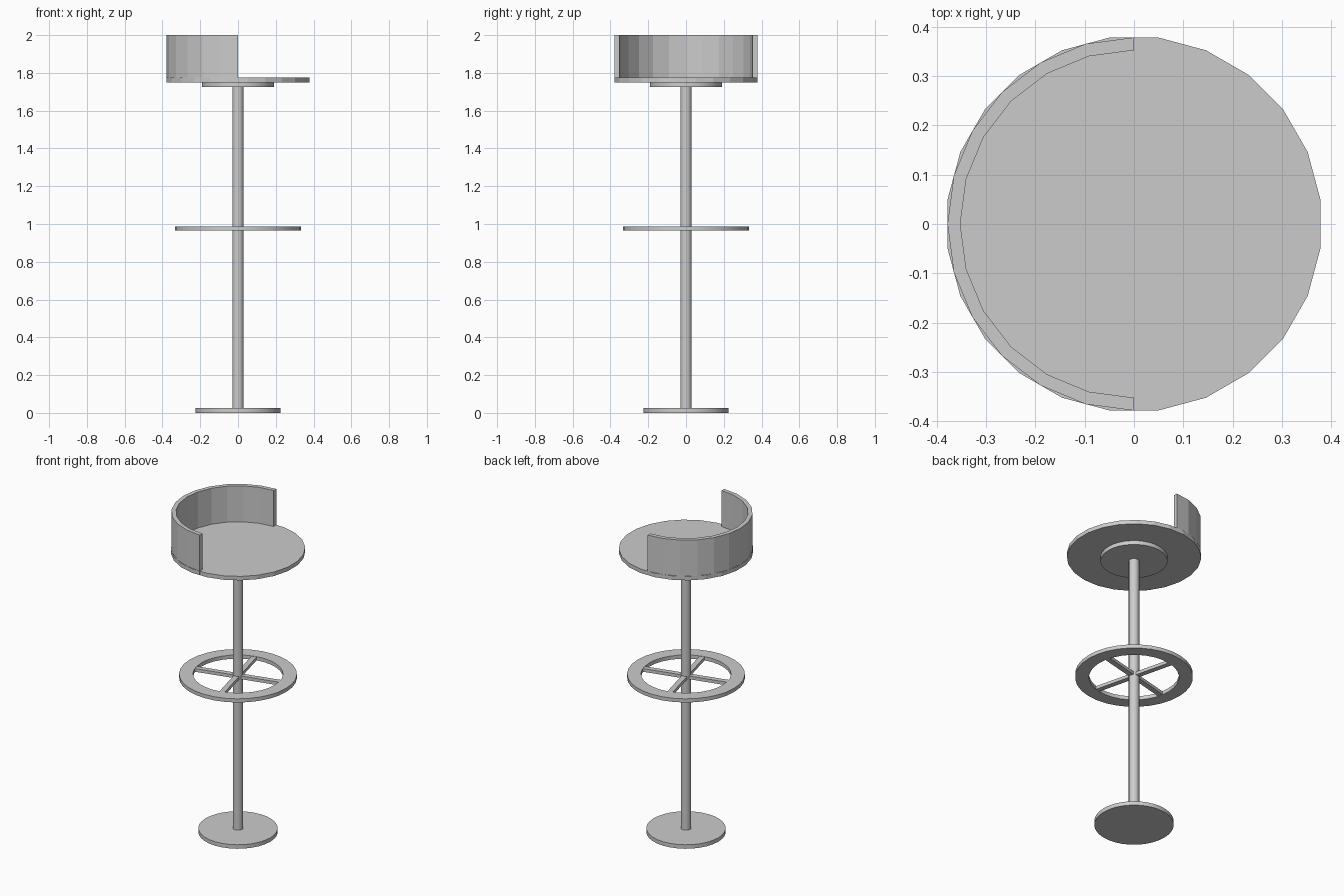
import bpy, bmesh, math

if "Cube" in bpy.data.objects:
    bpy.data.objects.remove(bpy.data.objects["Cube"])

metal = bpy.data.materials.new("plain_metal")
metal.diffuse_color = (0.6, 0.6, 0.6, 1)
metal.use_nodes = True
metal.node_tree.nodes["Principled BSDF"].inputs["Base Color"].default_value = metal.diffuse_color


def make(name, bm, mat=None, loc=(0, 0, 0), smooth=False):
    bmesh.ops.recalc_face_normals(bm, faces=bm.faces)
    me = bpy.data.meshes.new(name)
    bm.to_mesh(me)
    bm.free()
    ob = bpy.data.objects.new(name, me)
    ob.location = loc
    bpy.context.collection.objects.link(ob)
    if mat:
        me.materials.append(mat)
    if smooth:
        bpy.context.view_layer.objects.active = ob
        ob.select_set(True)
        bpy.ops.object.shade_smooth_by_angle(angle=math.radians(30))
        ob.select_set(False)
    return ob


def disc(name, r, z0, z1, sides, mat=None, phase=0.0, smooth=True):
    bm = bmesh.new()
    ring = [bm.verts.new((r * math.cos(phase + math.tau * i / sides),
                          r * math.sin(phase + math.tau * i / sides), z0))
            for i in range(sides)]
    face = bm.faces.new(ring)
    ext = bmesh.ops.extrude_face_region(bm, geom=[face], use_keep_orig=True)
    top = [v for v in ext["geom"] if isinstance(v, bmesh.types.BMVert)]
    bmesh.ops.translate(bm, verts=top, vec=(0, 0, z1 - z0))
    return make(name, bm, mat, smooth=smooth)


def band(name, r_in, r_out, z0, z1, a0, a1, segs, loc=(0, 0, 0), smooth=False):
    """Rectangular section swept round z; closed when the sweep is a full turn."""
    full = abs(a1 - a0 - math.tau) < 1e-6
    bm = bmesh.new()
    rows = []
    for i in range(segs if full else segs + 1):
        a = a0 + (a1 - a0) * i / segs
        rows.append([bm.verts.new((r * math.cos(a), r * math.sin(a), z))
                     for r, z in ((r_in, z0), (r_out, z0), (r_out, z1), (r_in, z1))])
    for i in range(segs):
        a, b = rows[i], rows[(i + 1) % len(rows)]
        for k in range(4):
            n = (k + 1) % 4
            bm.faces.new((a[k], a[n], b[n], b[k]))
    if not full:
        bm.faces.new(rows[0])
        bm.faces.new(rows[-1])
    return make(name, bm, None, loc, smooth)


# Base, column and seat support
disc("base", 0.225, 0.0, 0.025, 32, metal)
disc("column", 0.03, 0.025, 1.725, 16)
disc("seat_support", 0.19, 1.725, 1.75, 32, metal)

# Seat and half-round backrest
disc("seat", 0.381, 1.75, 1.775, 24, phase=math.radians(7.5), smooth=False)
band("backrest", 0.352, 0.378, 1.75, 2.0, math.pi / 2, 3 * math.pi / 2, 12)

# Footrest ring
band("footrest_ring", 0.255, 0.334, 0.965, 0.988, 0, math.tau, 32, smooth=True)

# Footrest spokes
for i in range(4):
    bm = bmesh.new()
    bmesh.ops.create_cube(bm, size=1)
    bmesh.ops.scale(bm, vec=(0.26, 0.032, 0.02), verts=bm.verts)
    bmesh.ops.translate(bm, vec=(0.13, 0, 0.976), verts=bm.verts)
    spoke = make(f"footrest_spoke_{i + 1}", bm, metal)
    spoke.rotation_euler.z = math.radians(14 + 90 * i)
